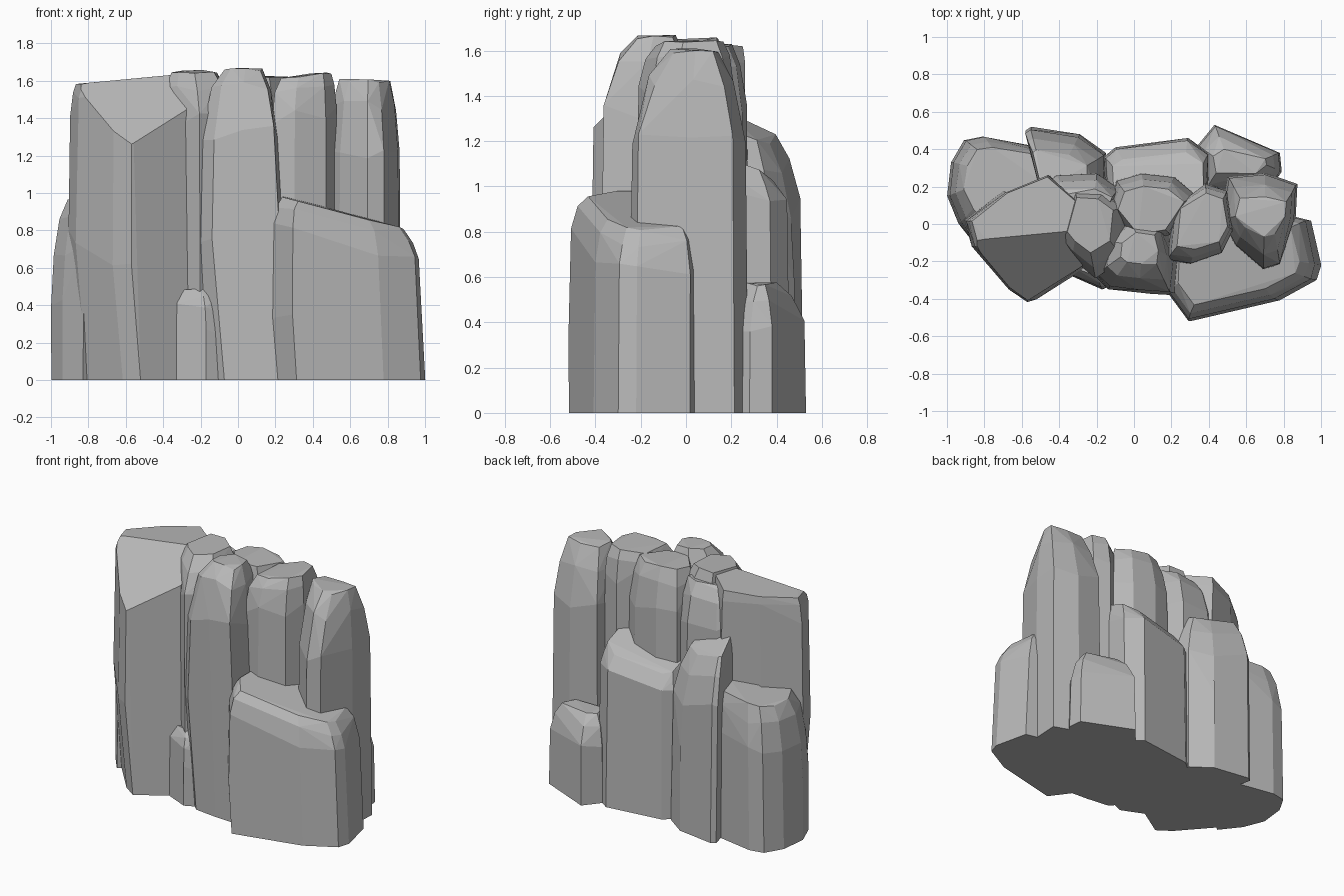
import bpy
import bmesh
import random
from mathutils import Vector

random.seed(11)
cube = bpy.data.objects.get("Cube")
if cube:
    bpy.data.objects.remove(cube)

stone = bpy.data.materials.new("grey_stone")
stone.use_nodes = True
stone.diffuse_color = (0.48, 0.48, 0.48, 1)
stone.node_tree.nodes["Principled BSDF"].inputs["Base Color"].default_value = (0.48, 0.48, 0.48, 1)


def column(name, outline, shoulder, height, crown=(.7, .7), shift=(0, 0), tilt=(0, 0),
           foot=1.0, lean=(0, 0), bulge=0.15, rough=0.025, cuts=()):
    """Faceted rock: hull of stacked rings that share one outline, with a tilted crown and sliced corners."""
    points = [Vector(p) for p in outline]
    centre = sum(points, Vector((0, 0))) / len(points)
    crown, shift, lean = Vector(crown), Vector(shift), Vector(lean)
    full = Vector((1, 1))
    brow = shoulder + (height - shoulder) * (0.5 + bulge)
    # Each ring: height, scale, offset, vertical wobble, sideways wobble, share of the tilt
    rings = [(0, full * foot, lean, 0, 0, 0),
             (shoulder * 0.5, full, lean * 0, 4, 0.5, 0),
             (shoulder, full * 0.98, shift * 0.2, 2, 1, 1),
             (brow, crown.lerp(full, 0.53), shift * 0.55, 1, 1, 1),
             (height, crown, shift, 0.4, 2, 1)]
    bm = bmesh.new()
    for z, scale, offset, rise, spread, share in rings:
        for p in points:
            q = centre + (p - centre) * scale * (1 - random.uniform(0, rough) * spread) + offset
            slope = Vector(tilt).dot(q - centre) * share
            bm.verts.new((q.x, q.y, z + slope + random.uniform(-rough, rough) * rise))
    hull = bmesh.ops.convex_hull(bm, input=bm.verts[:])
    spare = {g for g in hull["geom_interior"] + hull["geom_unused"] if isinstance(g, bmesh.types.BMVert)}
    bmesh.ops.delete(bm, geom=list(spare), context="VERTS")
    # Slice off corners and close each slice
    for spot, normal in cuts:
        sliced = bmesh.ops.bisect_plane(bm, geom=bm.verts[:] + bm.edges[:] + bm.faces[:],
                                        plane_co=spot, plane_no=normal, clear_outer=True)
        rim = [g for g in sliced["geom_cut"] if isinstance(g, bmesh.types.BMEdge)]
        bmesh.ops.contextual_create(bm, geom=rim)
    bmesh.ops.dissolve_limit(bm, angle_limit=0.06, verts=bm.verts[:], edges=bm.edges[:])
    bmesh.ops.recalc_face_normals(bm, faces=bm.faces[:])
    mesh = bpy.data.meshes.new(name)
    bm.to_mesh(mesh)
    bm.free()
    mesh.materials.append(stone)
    bpy.context.collection.objects.link(bpy.data.objects.new(name, mesh))


# Tall columns along the front
column("left_front_column",
       [(-.91, .02), (-.87, -.12), (-.67, -.35), (-.57, -.42), (-.27, -.23), (-.25, .1), (-.46, .27), (-.7, .18)],
       1.42, 1.61, crown=(.9, .95), shift=(.01, 0), tilt=(.08, 0), foot=.95, lean=(.05, 0),
       cuts=[((-.57, -.07, 1.6), (0, -1, 1))])
column("left_centre_column",
       [(-.4, -.12), (-.33, -.2), (-.2, -.31), (-.04, -.2), (-.01, .08), (-.14, .18), (-.32, .2)],
       1.38, 1.65, crown=(.65, .6), shift=(-.03, .05), foot=.92)
column("left_centre_foot",
       [(-.34, -.2), (-.33, -.28), (-.17, -.35), (-.06, -.3), (-.1, -.1), (-.28, -.1)],
       .38, .48, crown=(.85, .7), shift=(-.02, .03))
column("centre_front_column",
       [(-.21, -.28), (-.14, -.35), (.02, -.37), (.19, -.38), (.21, -.2), (.16, 0), (-.04, .04), (-.19, -.1)],
       1.33, 1.66, crown=(.5, .42), shift=(.03, .06), foot=1.02, lean=(.07, 0), bulge=.22)
column("right_centre_column",
       [(.17, -.2), (.3, -.22), (.47, -.16), (.53, -.04), (.5, .18), (.38, .22), (.2, .1)],
       1.42, 1.63, crown=(.78, .7), shift=(.01, .02), tilt=(.12, 0))
column("right_column",
       [(.46, .02), (.54, -.12), (.69, -.25), (.78, -.22), (.86, .02), (.87, .21), (.7, .27), (.5, .25)],
       1.22, 1.6, crown=(.68, .42), shift=(.01, .02), tilt=(-.04, 0), foot=1.02)

# Tall columns behind
column("back_centre_column",
       [(-.14, .1), (-.1, .24), (.04, .28), (.22, .26), (.34, .16), (.2, -.06), (0, -.1)],
       1.33, 1.62, crown=(.75, .7), shift=(0, -.03))
column("back_left_column",
       [(-.52, .2), (-.42, .27), (-.2, .28), (-.08, .2), (-.15, 0), (-.45, 0)],
       1.33, 1.58, crown=(.75, .6), shift=(.02, -.04))

# Lower rocks around the sides
column("front_right_boulder",
       [(.18, -.37), (.29, -.52), (.76, -.41), (.96, -.3), (.985, -.22), (.93, .02), (.6, .1), (.2, -.1)],
       .72, .88, crown=(.82, .78), shift=(-.03, .02), tilt=(-.27, 0), foot=.99, lean=(.02, 0), rough=.015)
column("back_left_boulder",
       [(-1, .15), (-.98, .33), (-.91, .45), (-.81, .47), (-.54, .42), (-.45, .2), (-.83, -.14), (-.94, 0)],
       .7, .97, crown=(.8, .72), shift=(.05, .01), tilt=(.1, 0), foot=.99)
column("back_spire",
       [(-.58, .5), (-.55, .52), (-.29, .48), (-.15, .38), (-.15, .15), (-.5, .15)],
       .96, 1.2, crown=(.7, .6), shift=(-.03, -.06), tilt=(-.25, -.5))
column("back_slab",
       [(-.16, .36), (-.1, .41), (.29, .46), (.4, .38), (.4, .15), (-.15, .15)],
       .92, 1.02, crown=(.88, .75), shift=(.01, -.04), tilt=(.2, -.35))
column("back_right_rock",
       [(.34, .42), (.43, .53), (.78, .38), (.79, .28), (.7, .15), (.36, .15)],
       .4, .57, crown=(.65, .35), shift=(0, .01))
